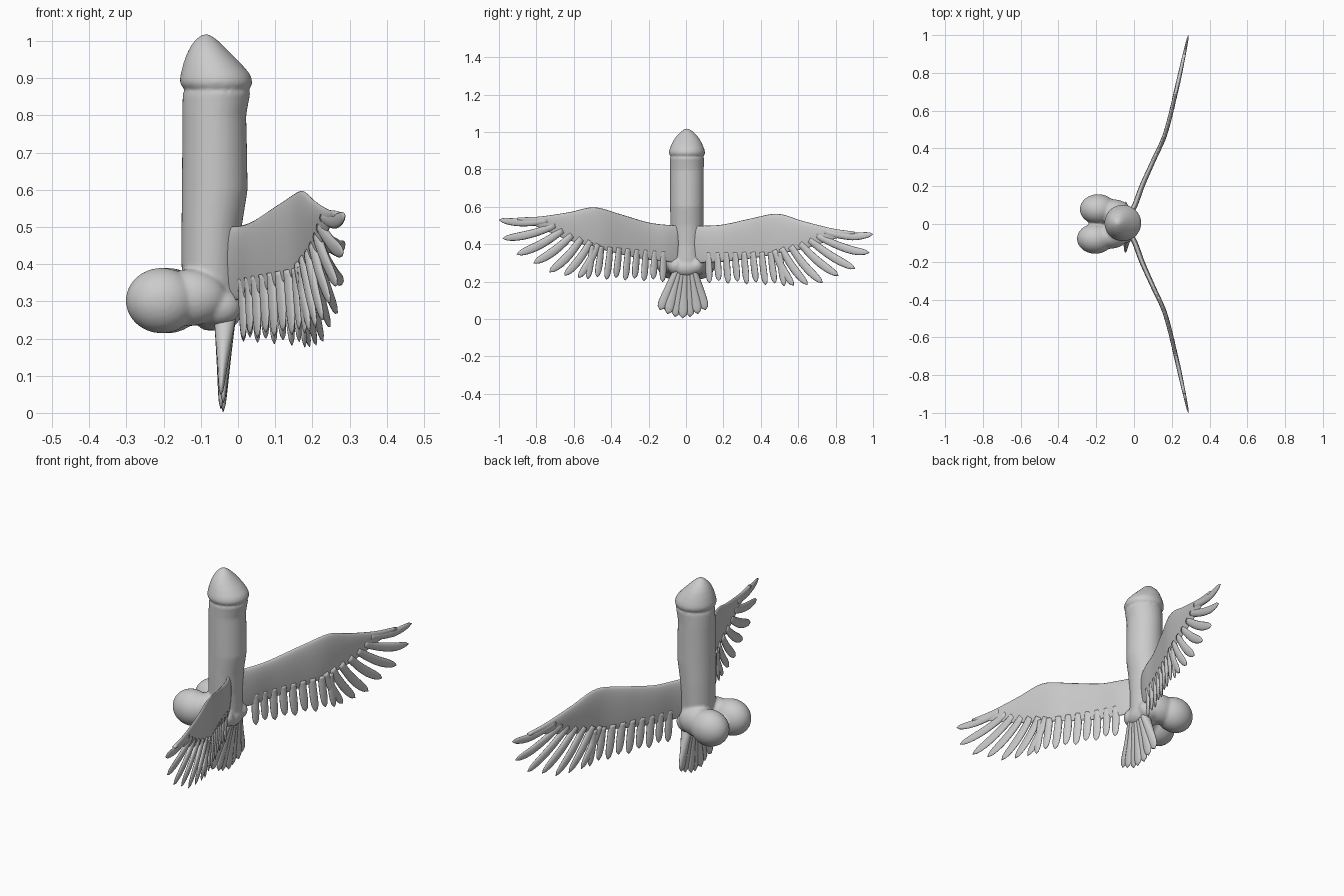
import bpy, bmesh, math
from mathutils import Vector

if "Cube" in bpy.data.objects:
    bpy.data.objects.remove(bpy.data.objects["Cube"])


def interp(pts, t):
    # smooth (Catmull-Rom style) lookup through (t, value) points
    t = min(max(t, pts[0][0]), pts[-1][0])
    def slope(k):
        a, b = pts[max(k - 1, 0)], pts[min(k + 1, len(pts) - 1)]
        return (b[1] - a[1]) / (b[0] - a[0])
    for i in range(len(pts) - 1):
        (a, va), (b, vb) = pts[i], pts[i + 1]
        if t <= b:
            h = b - a
            u = (t - a) / h
            return ((2*u**3 - 3*u**2 + 1) * va + (u**3 - 2*u**2 + u) * h * slope(i)
                    + (3*u**2 - 2*u**3) * vb + (u**3 - u**2) * h * slope(i + 1))


def loft(bm, rings):
    loops = [[bm.verts.new(p) for p in r] for r in rings]
    n = len(loops[0])
    for a, b in zip(loops, loops[1:]):
        for i in range(n):
            j = (i + 1) % n
            bm.faces.new((a[i], a[j], b[j], b[i]))
    bm.faces.new(loops[0][::-1])
    bm.faces.new(loops[-1])


def finish(bm, name):
    bmesh.ops.recalc_face_normals(bm, faces=bm.faces)
    me = bpy.data.meshes.new(name)
    bm.to_mesh(me)
    bm.free()
    me.shade_smooth()
    ob = bpy.data.objects.new(name, me)
    bpy.context.collection.objects.link(ob)
    return ob


def ellipsoid(bm, c, r):
    new = bmesh.ops.create_uvsphere(bm, u_segments=32, v_segments=20, radius=1)["verts"]
    for v in new:
        v.co = Vector(c) + Vector(v.co[i] * r[i] for i in range(3))


# Body column: z, left x, right x, half depth in y
SECTIONS = [(.222, -.09, -.03, .03), (.235, -.11, -.012, .06), (.27, -.13, .002, .08),
            (.32, -.148, .004, .082), (.40, -.152, .003, .085), (.5, -.152, .01, .088),
            (.6, -.151, .026, .09), (.72, -.15, .024, .09), (.8, -.15, .022, .09),
            (.845, -.149, .03, .091), (.860, -.148, .034, .092), (.870, -.141, .026, .085),
            (.880, -.153, .037, .095), (.893, -.157, .039, .097), (.912, -.154, .032, .092),
            (.94, -.147, .008, .08), (.965, -.138, -.017, .066), (.985, -.128, -.037, .05),
            (1.003, -.115, -.056, .031), (1.015, -.1, -.072, .014), (1.019, -.09, -.082, .004)]
bm = bmesh.new()
rings = []
for z, xl, xr, ry in SECTIONS:
    c, rx = (xl + xr) / 2, (xr - xl) / 2
    rings.append([(c + rx * math.cos(a), .005 + ry * math.sin(a), z)
                  for a in (math.tau * i / 48 for i in range(48))])
loft(bm, rings)

# Paired lobes at the base, with tapering roots
for side, x in ((-1, -.205), (1, -.19)):
    ellipsoid(bm, (x, side * .078, .302), (.097, .08, .088))
    ellipsoid(bm, (x + .075, side * .065, .31), (.1, .066, .076))
    ellipsoid(bm, (-.05, side * .055, .285), (.058, .045, .05))
ellipsoid(bm, (-.035, 0, .275), (.045, .075, .05))
body = finish(bm, "body")
rm = body.modifiers.new("merge", 'REMESH')
rm.mode = 'VOXEL'
rm.voxel_size = .007
rm.use_smooth_shade = True
sm = body.modifiers.new("soften", 'SMOOTH')
sm.factor = .5
sm.iterations = 4

# Wing curves, all by distance s out from the middle
SWEEP = [(.03, -.03), (.1, .005), (.2, .042), (.33, .1), (.47, .163), (.7, .222), (1, .288)]
TOP = [(.03, .5), (.1, .503), (.2, .516), (.35, .56), (.49, .597), (.62, .572), (.78, .548), (.9, .543)]
LOW = [(.03, .30), (.15, .31), (.3, .335), (.5, .385), (.65, .43), (.8, .495), (.9, .525)]
# Outer feathers: root s, root z, tip s, tip z, half width
OUTER = [(.74, .525, 1.0, .53, .021), (.70, .50, .98, .43, .023), (.66, .475, .905, .345, .024),
         (.61, .45, .815, .298, .024), (.56, .43, .73, .25, .024), (.51, .415, .65, .232, .023),
         (.47, .40, .575, .22, .022)]
INNER = [(.12 + .0475 * i, .36 + .004 * i, .125 + .05 * i, .198 + .002 * i + .012 * (i % 2), .019)
         for i in range(9)]


def build_wing(side, droop, name):
    def place(s, z, d):
        return (interp(SWEEP, s) + d, side * s, z - droop * min(s / .75, 1.2) ** 1.3)

    bm = bmesh.new()
    # Arm panel, thicker along the leading edge
    rings = []
    for k in range(37):
        s = .03 + .87 * k / 36
        t, l = interp(TOP, s), interp(LOW, s)
        thick = .019 - .009 * k / 36
        ring = []
        for i in range(24):
            a = math.tau * i / 24
            v = math.cos(a)
            ring.append(place(s, (t + l) / 2 + v * (t - l) / 2,
                              math.sin(a) * thick * (.8 + .3 * v)))
        rings.append(ring)
    loft(bm, rings)
    # Feathers: flattened, slightly curved blades
    for s0, z0, s1, z1, w in OUTER + INNER:
        d = Vector((s1 - s0, z1 - z0))
        n = Vector((-d.y, d.x)).normalized()
        rings = []
        for k in range(15):
            t = k / 14
            p = Vector((s0, z0)) + d * t + n * (-.012 * math.sin(math.pi * t) * min(1, d.x * 6))
            r = w * (.75 + .35 * t) * max(1 - t ** 5, .0) ** .6 + .001
            h = .011 * (1 - .5 * t) * max(1 - t ** 6, 0) ** .5 + .001
            rings.append([place(*(p + n * r * math.cos(a)), h * math.sin(a))
                          for a in (math.tau * i / 12 for i in range(12))])
        loft(bm, rings)
    return finish(bm, name)


build_wing(-1, 0, "wing_left")
build_wing(1, .06, "wing_right")

# Tail: fan of overlapping feathers
bm = bmesh.new()
for i in range(7):
    f = (i - 3) / 3
    top = Vector((-.035, f * .045 - .004, .26))
    tip = Vector((-.046 + .006 * (i % 2), f * .122 - .018, .003 + .045 * abs(f) ** 1.6))
    d = tip - top
    n = Vector((0, -d.z, d.y)).normalized()
    rings = []
    for k in range(15):
        t = k / 14
        p = top + d * t
        r = (.018 + .010 * t) * max(1 - t ** 9, 0) ** .5 + .001
        h = .022 * (1 - t) ** 1.3 + .007 * max(1 - t ** 8, 0) ** .5 + .001
        rings.append([p + n * r * math.cos(a) + Vector((h * math.sin(a), 0, 0))
                      for a in (math.tau * j / 12 for j in range(12))])
    loft(bm, rings)
finish(bm, "tail")
